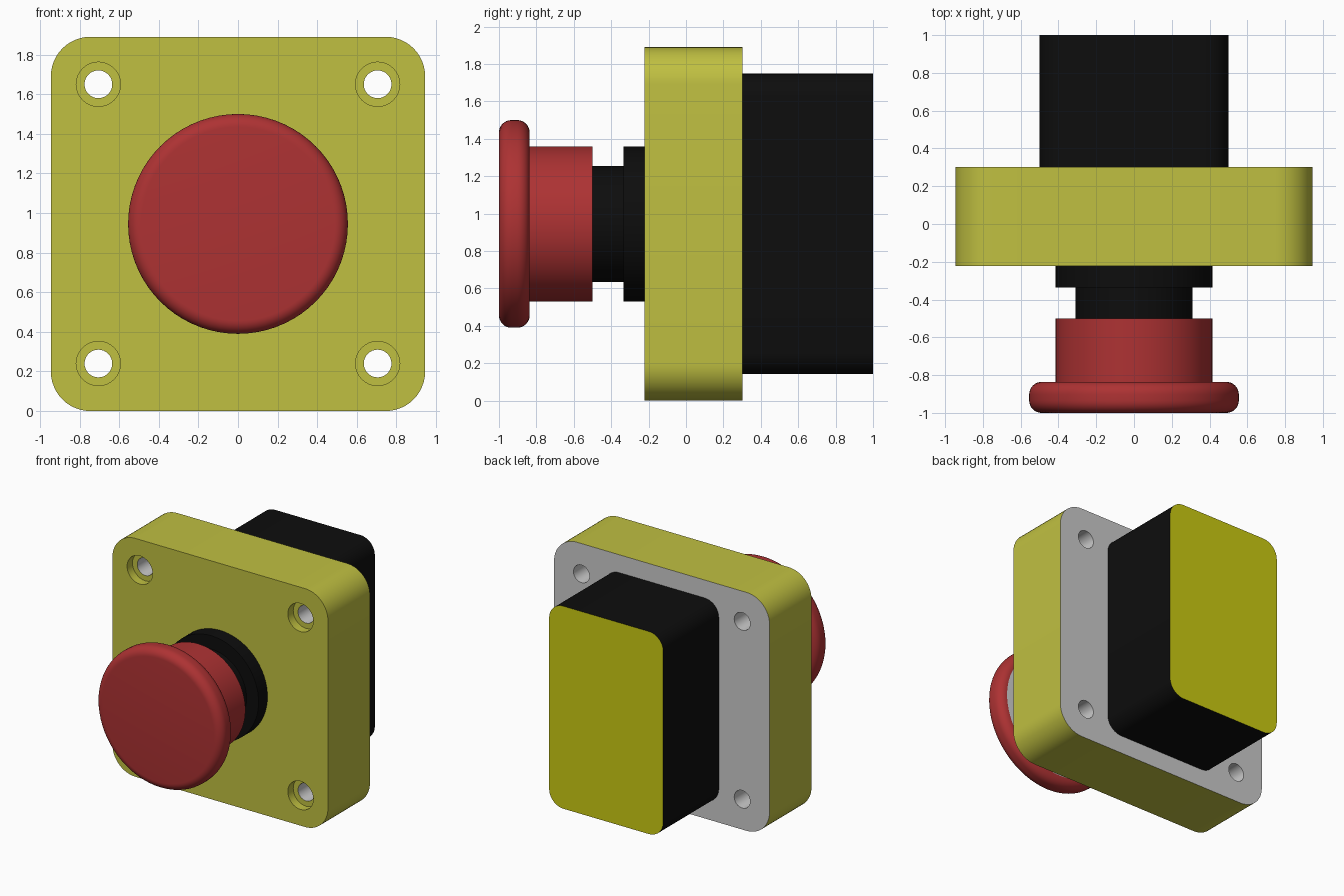
import bpy, bmesh
from math import sin, cos, pi, radians

if "Cube" in bpy.data.objects:
    bpy.data.objects.remove(bpy.data.objects["Cube"])

CZ = 0.945  # height of the button axis
Y0, Y1 = -0.223, 0.303  # plate front and back


def material(name, rgb):
    m = bpy.data.materials.new(name)
    m.diffuse_color = (*rgb, 1)
    m.use_nodes = True
    m.node_tree.nodes["Principled BSDF"].inputs["Base Color"].default_value = m.diffuse_color
    return m


def circle(r, n, cx=0, cz=CZ):
    return [(cx + r * cos(2 * pi * i / n), cz + r * sin(2 * pi * i / n)) for i in range(n)]


def rounded_rect(hw, hh, r, n=12):
    pts = []
    for k, (sx, sz) in enumerate([(1, 1), (-1, 1), (-1, -1), (1, -1)]):
        for i in range(n + 1):
            a = (k + i / n) * pi / 2
            pts.append((sx * (hw - r) + r * cos(a), CZ + sz * (hh - r) + r * sin(a)))
    return pts


def ring(bm, pts, y):
    return [bm.verts.new((x, y, z)) for x, z in pts]


def wall(bm, a, b, mat=0):
    for i in range(len(a)):
        j = (i + 1) % len(a)
        bm.faces.new((a[i], a[j], b[j], b[i])).material_index = mat


def fill(bm, loops, mat=0):
    edges = [bm.edges.get((l[i - 1], l[i])) for l in loops for i in range(len(l))]
    res = bmesh.ops.triangle_fill(bm, use_beauty=True, edges=edges, normal=(0, 1, 0))
    for f in res["geom"]:
        if isinstance(f, bmesh.types.BMFace):
            f.material_index = mat


def finish(bm, name, mats):
    bmesh.ops.recalc_face_normals(bm, faces=bm.faces)
    me = bpy.data.meshes.new(name)
    bm.to_mesh(me)
    bm.free()
    for m in mats:
        me.materials.append(m)
    ob = bpy.data.objects.new(name, me)
    bpy.context.collection.objects.link(ob)
    bpy.ops.object.select_all(action='DESELECT')
    ob.select_set(True)
    bpy.context.view_layer.objects.active = ob
    bpy.ops.object.shade_smooth_by_angle(angle=radians(30))


def turned(name, profile, mats, mat_ids, n=72):
    """Solid of revolution around the y axis from (radius, y) points."""
    bm = bmesh.new()
    rings = [ring(bm, circle(r, n), y) for r, y in profile]
    for a, b, m in zip(rings, rings[1:], mat_ids):
        wall(bm, a, b, m)
    bm.faces.new(rings[0])
    bm.faces.new(rings[-1]).material_index = len(mats) - 1
    finish(bm, name, mats)


yellow = material("yellow", (0.526, 0.526, 0.053))
cap_yellow = material("cap_yellow", (0.60, 0.60, 0.006))
black = material("black", (0.004, 0.004, 0.004))
red = material("red", (0.42, 0.032, 0.033))
grey = material("grey", (0.60, 0.60, 0.60))

# Mounting plate with four counterbored screw holes
bm = bmesh.new()
outline = rounded_rect(0.945, 0.945, 0.2)
front, back = [ring(bm, outline, Y0)], [ring(bm, outline, Y1)]
wall(bm, front[0], back[0])
for sx in (-1, 1):
    for sz in (-1, 1):
        big, small = [circle(r, 32, sx * 0.705, CZ + sz * 0.705) for r in (0.112, 0.07)]
        rings = [ring(bm, big, Y0), ring(bm, big, -0.155), ring(bm, small, -0.155), ring(bm, small, Y1)]
        for a, b, m in zip(rings, rings[1:], (0, 0, 1)):
            wall(bm, a, b, m)
        front.append(rings[0])
        back.append(rings[-1])
fill(bm, front)
fill(bm, back, 1)
finish(bm, "mounting_plate", [yellow, grey])

# Contact housing behind the plate, with a coloured end face
bm = bmesh.new()
box = rounded_rect(0.5, 0.803, 0.125)
a, b = ring(bm, box, Y1), ring(bm, box, 1.0)
wall(bm, a, b)
bm.faces.new(a)
bm.faces.new(b).material_index = 1
finish(bm, "contact_housing", [black, cap_yellow])

# Collar and neck
turned("collar", [(0.31, -0.5), (0.31, -0.335), (0.415, -0.335), (0.415, Y0)], [black], [0, 0, 0])

# Push button: rounded mushroom head with grey underside, then stem
R, H = 0.066, 0.082  # edge rounding, half thickness
arc = [(0.555 - R + R * sin(pi * i / 16), -1 + R - R * cos(pi * i / 16)) for i in range(9)]
arc += [(r, -2 * (1 - H) - y) for r, y in reversed(arc)]
turned("push_button", arc + [(0.415, -0.836), (0.415, -0.5)], [red, grey], [0] * 17 + [1, 0])
